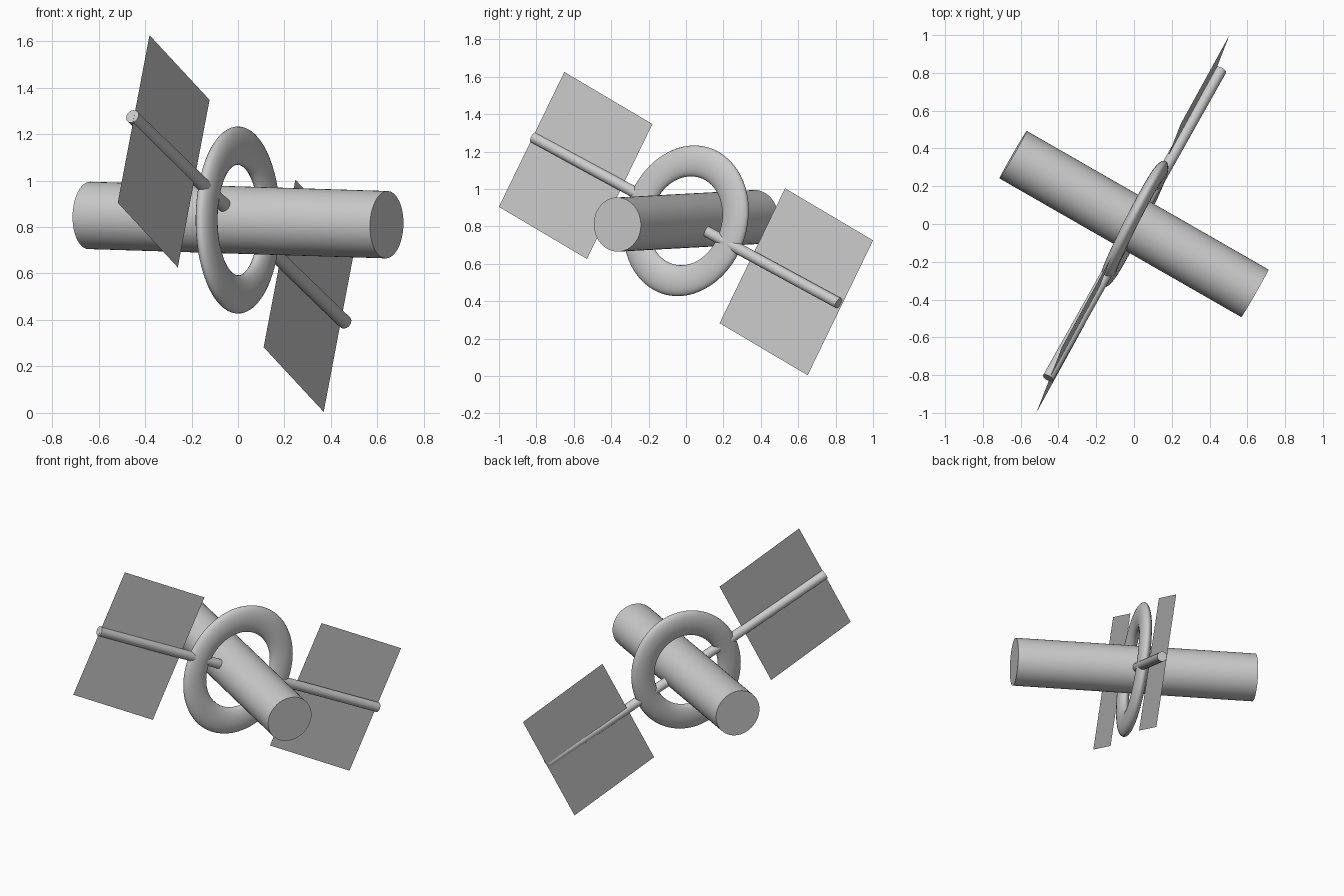
import bpy
from mathutils import Vector, Matrix

if "Cube" in bpy.data.objects:
    bpy.data.objects.remove(bpy.data.objects["Cube"])

# shared tilted frame: U along the arm, V across the panels, N facing normal
CENTRE = Vector((0, 0, 0.83))
U = Vector((0.258, 0.47, -0.278)).normalized()
V = Vector((0.168, 0.43, 0.886)).normalized()
N = U.cross(V).normalized()


def frame(x, y, z, origin):
    m = Matrix((x, y, z)).transposed().to_4x4()
    m.translation = origin
    return m


def place(name, matrix, smooth=None):
    ob = bpy.context.object
    ob.name = name
    ob.data.transform(matrix)
    if smooth:
        bpy.ops.object.shade_smooth_by_angle(angle=smooth)
    return ob


def rod(name, a, b, radius, verts):
    d = b - a
    rot = d.to_track_quat('Z', 'Y').to_matrix().to_4x4()
    bpy.ops.mesh.primitive_cylinder_add(vertices=verts, radius=radius, depth=d.length)
    return place(name, Matrix.Translation((a + b) / 2) @ rot, 0.7)


# main cylindrical body
axis = Vector((0.64, -0.367, -0.02))
rod("body", CENTRE - axis, CENTRE + axis, 0.145, 48)

# flattened oval ring around the body
bpy.ops.mesh.primitive_torus_add(major_radius=0.31, minor_radius=0.08,
                                 major_segments=64, minor_segments=24)
place("ring", frame(U * 0.93, V * 1.06, N * 0.45, CENTRE), 0.7)

# arm running through ring and body, carrying both panels
arm = Vector((0.458, 0.815, -0.443))
mid = CENTRE + Vector((0.003, 0, 0.003))
rod("panel_arm", mid - arm, mid + arm, 0.03, 24)

# thin panels at each end of the arm
for side, label in ((-1, "left"), (1, "right")):
    origin = Vector((-0.006, 0, 0.815)) + side * Vector((0.314, 0.59, -0.311))
    bpy.ops.mesh.primitive_plane_add(size=1)
    place(label + "_panel", frame(U * 0.605, V * 0.813, N, origin))
